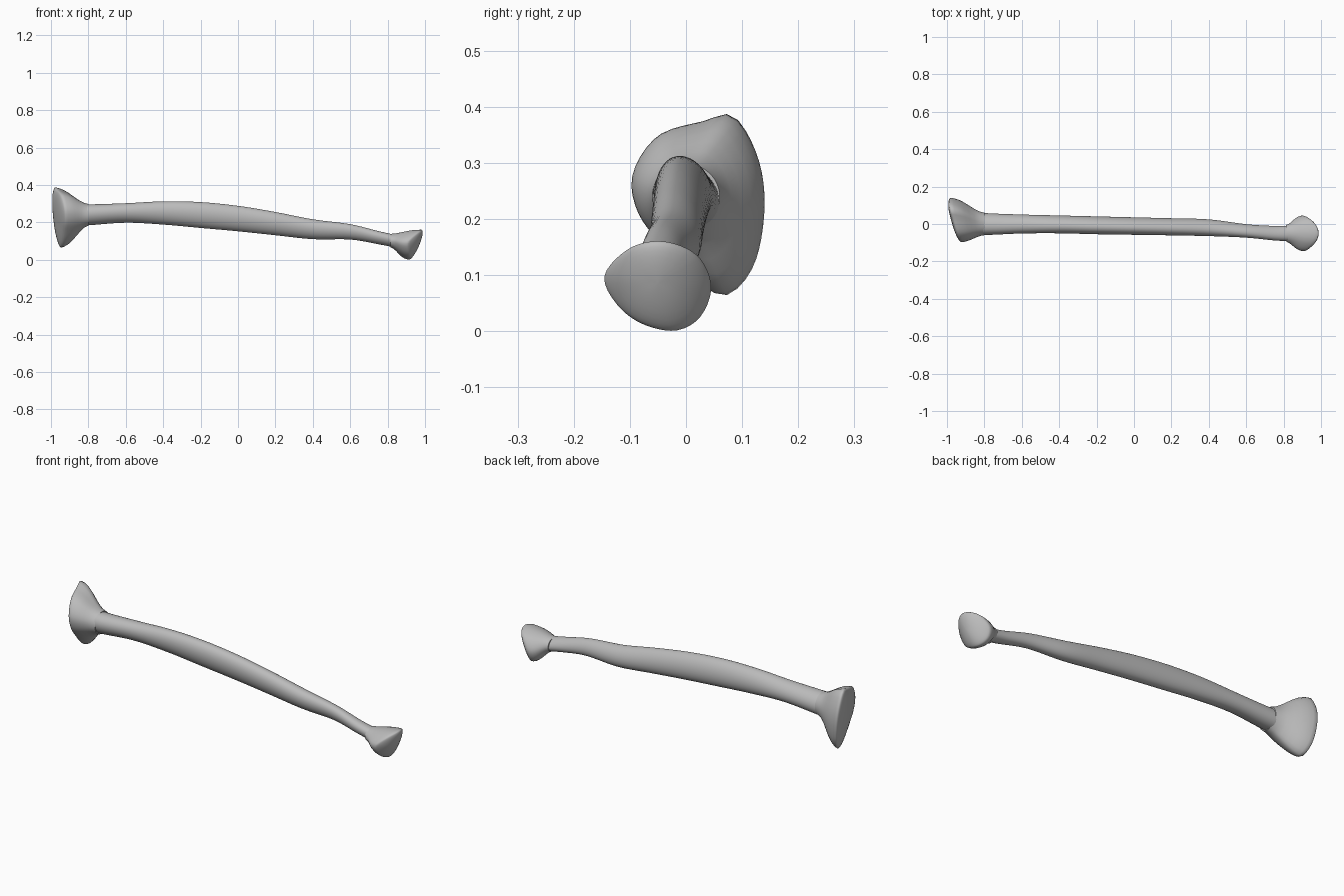
import bpy, bmesh, math
from mathutils import Vector

cube = bpy.data.objects.get("Cube")
if cube:
    bpy.data.objects.remove(cube, do_unlink=True)

bone = bpy.data.materials.new("bone_grey")
bone.use_nodes = True
colour = (0.5, 0.5, 0.5, 1)
bone.diffuse_color = colour
bone.node_tree.nodes["Principled BSDF"].inputs["Base Color"].default_value = colour
SIDES = 48


def spline(a, b, c, d, t):
    return 0.5 * (2 * b + (c - a) * t + (2 * a - 5 * b + 4 * c - d) * t**2
                  + (3 * b - a - 3 * c + d) * t**3)


def outline(points, centre):
    """Closed smooth (y, z) outline, resampled at equal angles round the centre."""
    p = [Vector(q) for q in points]
    n = len(p)
    dense = [spline(p[i - 1], p[i], p[(i + 1) % n], p[(i + 2) % n], s / 24) - centre
             for i in range(n) for s in range(24)]
    ring = []
    for k in range(SIDES):
        ray = Vector((math.cos(math.tau * k / SIDES), math.sin(math.tau * k / SIDES)))
        ring.append(max(dense, key=lambda v: v.normalized().dot(ray)) + centre)
    return ring


def ellipse(y, z, ry, rz, lean=0):
    ring = []
    for k in range(SIDES):
        a = math.tau * k / SIDES
        ring.append(Vector((y + ry * math.cos(a) + lean * math.sin(a), z + rz * math.sin(a))))
    return ring


def loft(name, rings):
    bm = bmesh.new()
    loops = [[bm.verts.new(v) for v in r] for r in rings]
    for a, b in zip(loops, loops[1:]):
        for k in range(SIDES):
            j = (k + 1) % SIDES
            bm.faces.new((a[k], a[j], b[j], b[k]))
    bm.faces.new(loops[0])
    bm.faces.new(loops[-1])
    bmesh.ops.recalc_face_normals(bm, faces=bm.faces)
    mesh = bpy.data.meshes.new(name)
    bm.to_mesh(mesh)
    bm.free()
    mesh.materials.append(bone)
    ob = bpy.data.objects.new(name, mesh)
    bpy.context.collection.objects.link(ob)
    bpy.ops.object.select_all(action='DESELECT')
    ob.select_set(True)
    bpy.context.view_layer.objects.active = ob
    bpy.ops.object.shade_smooth_by_angle(angle=math.radians(50))
    return ob


# Shaft: x, centre y, centre z, half width, half height
stations = [Vector(s) for s in (
    (-.9, .01, .24, .06, .06), (-.8, 0, .24, .058, .056), (-.6, 0, .25, .05, .052),
    (-.4, -.002, .25, .047, .062), (-.2, -.007, .239, .047, .069),
    (0, -.011, .22, .046, .068), (.2, -.015, .193, .045, .062),
    (.4, -.02, .163, .044, .053), (.6, -.037, .149, .035, .041),
    (.75, -.049, .118, .038, .035), (.86, -.05, .095, .042, .034))]
rings = []
last = len(stations) - 1
for i in range(last):
    for s in range(5):
        x, y, z, ry, rz = spline(stations[max(i - 1, 0)], stations[i], stations[i + 1],
                                 stations[min(i + 2, last)], s / 5)
        rings.append([(x, p.x, p.y) for p in ellipse(y, z, ry, rz, -.008)])
loft("shaft", rings)


def end_piece(name, points, centre, neck, neck_x, rim_x, steps, cap):
    """Knob flaring from the neck ring to a rim, then closed by a shallow dome."""
    rim = outline(points, centre)
    rows = []
    for along, flare in steps:
        row = []
        for n, r in zip(neck, rim):
            q = n.lerp(r, flare)
            row.append((neck_x + (rim_x(r) - neck_x) * along, q.x, q.y))
        rows.append(row)
    for scale in (.98, .94, .87, .77, .62, .42, .2, .03):
        row = []
        for r in rim:
            q = centre + (r - centre) * scale
            row.append((rim_x(q) + cap * math.sqrt(1 - scale**2), q.x, q.y))
        rows.append(row)
    return loft(name, rows)


# Large slanted end at the -x side
end_piece("large_end",
          [(.14, .22), (.128, .31), (.085, .383), (.03, .374), (-.05, .348),
           (-.095, .28), (-.085, .21), (-.035, .145), (.025, .085), (.075, .065),
           (.122, .12)],
          Vector((.03, .225)), ellipse(0, .24, .06, .058), -.8,
          lambda p: -.95 - .25 * (p.x - .03) - .1 * (p.y - .22),
          [(0, 0), (.15, .09), (.3, .26), (.45, .47), (.6, .68), (.75, .85),
           (.9, .96), (1, 1)], -.026)

# Small wedge-shaped end at the +x side
end_piece("small_end",
          [(.045, .08), (.02, .135), (-.04, .16), (-.1, .148), (-.145, .1),
           (-.125, .05), (-.08, .014), (-.02, .001), (.025, .025)],
          Vector((-.05, .085)), ellipse(-.05, .102, .046, .036), .815,
          lambda p: .95 - 5 * (p.x + .05)**2 + .4 * (p.y - .085),
          [(0, 0), (.15, .1), (.3, .3), (.45, .54), (.6, .75), (.75, .9),
           (.9, .98), (1, 1)], .022)
